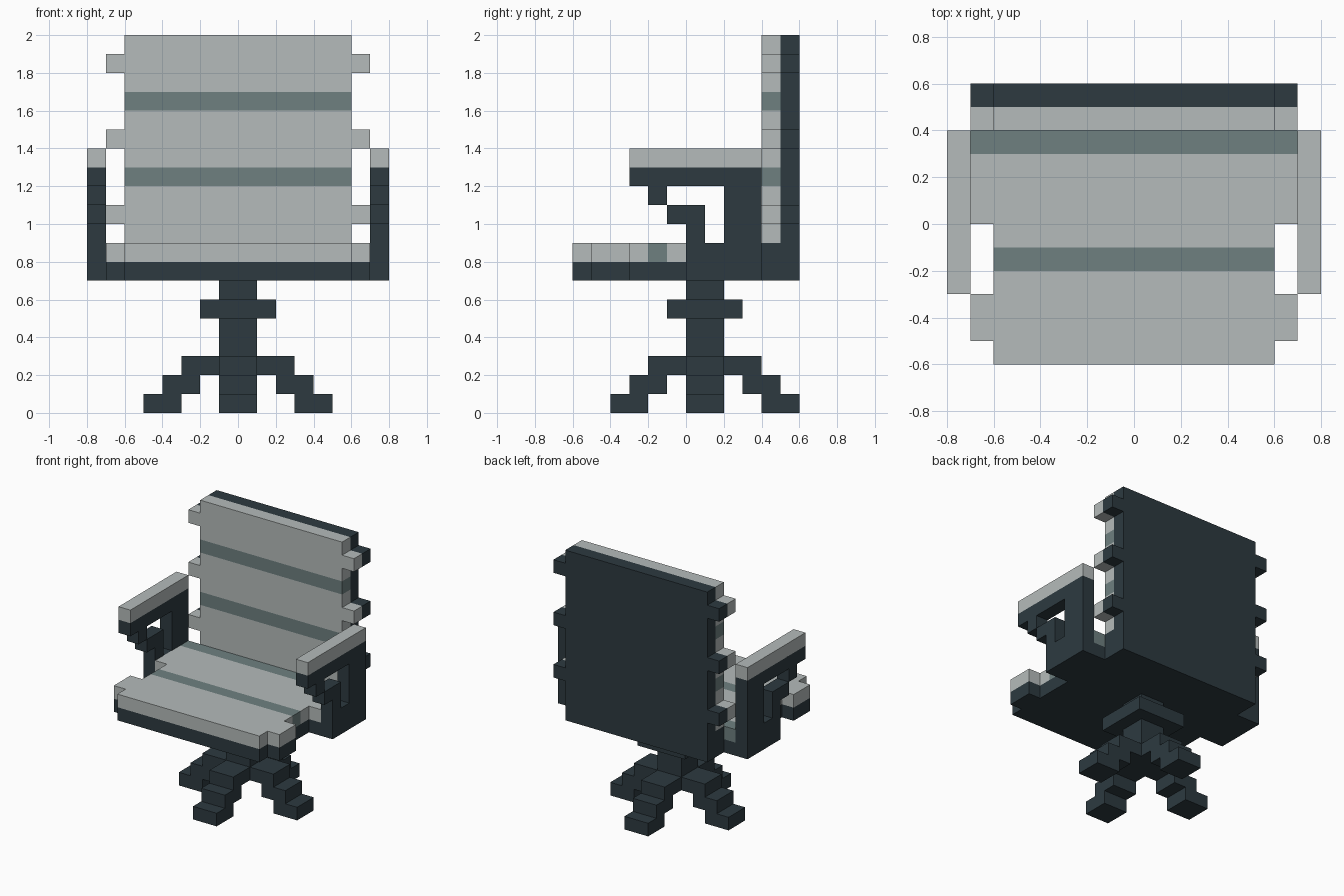
import bpy
import bmesh
from math import pi
from mathutils import Vector, Matrix

cube = bpy.data.objects.get("Cube")
if cube:
    bpy.data.objects.remove(cube, do_unlink=True)

U = 0.1  # one block; all sizes below are in blocks


def material(name, rgb):
    mat = bpy.data.materials.new(name)
    mat.use_nodes = True
    mat.diffuse_color = (*rgb, 1)
    mat.node_tree.nodes["Principled BSDF"].inputs["Base Color"].default_value = (*rgb, 1)
    return mat


DARK = material("dark slate", (0.026, 0.042, 0.051))
LIGHT = material("light grey", (0.462, 0.497, 0.493))
STRIPE = material("grey green", (0.156, 0.216, 0.216))


def prism(name, outline, axis, low, high, mat, stripes=(), along=0):
    """Extrude a flat outline along an axis, then cut and colour stripe bands."""
    order = {"x": lambda u, v: (low, u, v),
             "y": lambda u, v: (u, low, v),
             "z": lambda u, v: (u, v, low)}[axis]
    bm = bmesh.new()
    face = bm.faces.new([bm.verts.new(Vector(order(u, v)) * U) for u, v in outline])
    new = bmesh.ops.extrude_face_region(bm, geom=[face])["geom"]
    shift = Vector([(high - low) * U if a == axis else 0 for a in "xyz"])
    bmesh.ops.translate(bm, vec=shift, verts=[g for g in new if isinstance(g, bmesh.types.BMVert)])
    normal = Vector([i == along for i in range(3)])
    for cut in [c for band in stripes for c in band]:
        bmesh.ops.bisect_plane(bm, geom=bm.verts[:] + bm.edges[:] + bm.faces[:], dist=1e-5,
                               plane_co=normal * cut * U, plane_no=normal)
    bmesh.ops.recalc_face_normals(bm, faces=bm.faces[:])
    for f in bm.faces:
        pos = f.calc_center_median()[along] / U
        f.material_index = int(any(a - 0.01 < pos < b + 0.01 for a, b in stripes))
    mesh = bpy.data.meshes.new(name)
    bm.to_mesh(mesh)
    bm.free()
    mesh.materials.append(mat)
    if stripes:
        mesh.materials.append(STRIPE)
    obj = bpy.data.objects.new(name, mesh)
    bpy.context.collection.objects.link(obj)
    return obj


def box(name, x, y, z, mat):
    return prism(name, [(x[0], y[0]), (x[1], y[0]), (x[1], y[1]), (x[0], y[1])],
                 "z", z[0], z[1], mat)


def symmetric(half):
    """Complete a right-hand outline with its mirror image."""
    return half + [(-u, v) for u, v in reversed(half)]


# Seat: notched cushion on a matching dark base
seat = symmetric([(6, -6), (6, -5), (7, -5), (7, -3), (6, -3), (6, 0), (7, 0), (7, 4)])
prism("seat_base", seat, "z", 7, 8, DARK)
prism("seat_cushion", seat, "z", 8, 9, LIGHT, [(-2, -1), (3, 4)], along=1)

# Backrest: cushion and shell, both with three side tabs
tabs = []
for z in (10, 14, 18):
    tabs += [(6, z), (7, z), (7, z + 1), (6, z + 1)]
prism("back_cushion", symmetric([(6, 9)] + tabs + [(6, 20)]), "y", 4, 5, LIGHT,
      [(12, 13), (16, 17)], along=2)
prism("back_shell", symmetric([(6, 7)] + tabs + [(6, 20)]), "y", 5, 6, DARK)
box("back_joint", (-6, 6), (4, 5), (7, 9), DARK)

# Armrests: open frame, hanging block and light pad
frame = [(0, 7), (4, 7), (4, 13), (-3, 13), (-3, 12), (2, 12), (2, 9), (1, 9),
         (1, 11), (-1, 11), (-1, 10), (0, 10)]
for side, low in (("left", 7), ("right", -8)):
    prism(side + "_arm_frame", frame, "x", low, low + 1, DARK)
    box(side + "_arm_block", (low, low + 1), (-2, -1), (11, 12), DARK)
    box(side + "_arm_pad", (low, low + 1), (-3, 4), (13, 14), LIGHT)

# Pedestal: column through a square collar
box("lower_column", (-1, 1), (0, 2), (2, 5), DARK)
box("collar", (-2, 2), (-1, 3), (5, 6), DARK)
box("upper_column", (-1, 1), (0, 2), (6, 7), DARK)

# Four stepped legs around the column
steps = [(1, 3), (3, 3), (3, 2), (4, 2), (4, 1), (5, 1),
         (5, 0), (3, 0), (3, 1), (2, 1), (2, 2), (1, 2)]
for i, name in enumerate(("left_leg", "back_leg", "right_leg", "front_leg")):
    leg = prism(name, steps, "y", -1, 1, DARK)
    leg.matrix_world = Matrix.Translation((0, U, 0)) @ Matrix.Rotation(i * pi / 2, 4, "Z")
